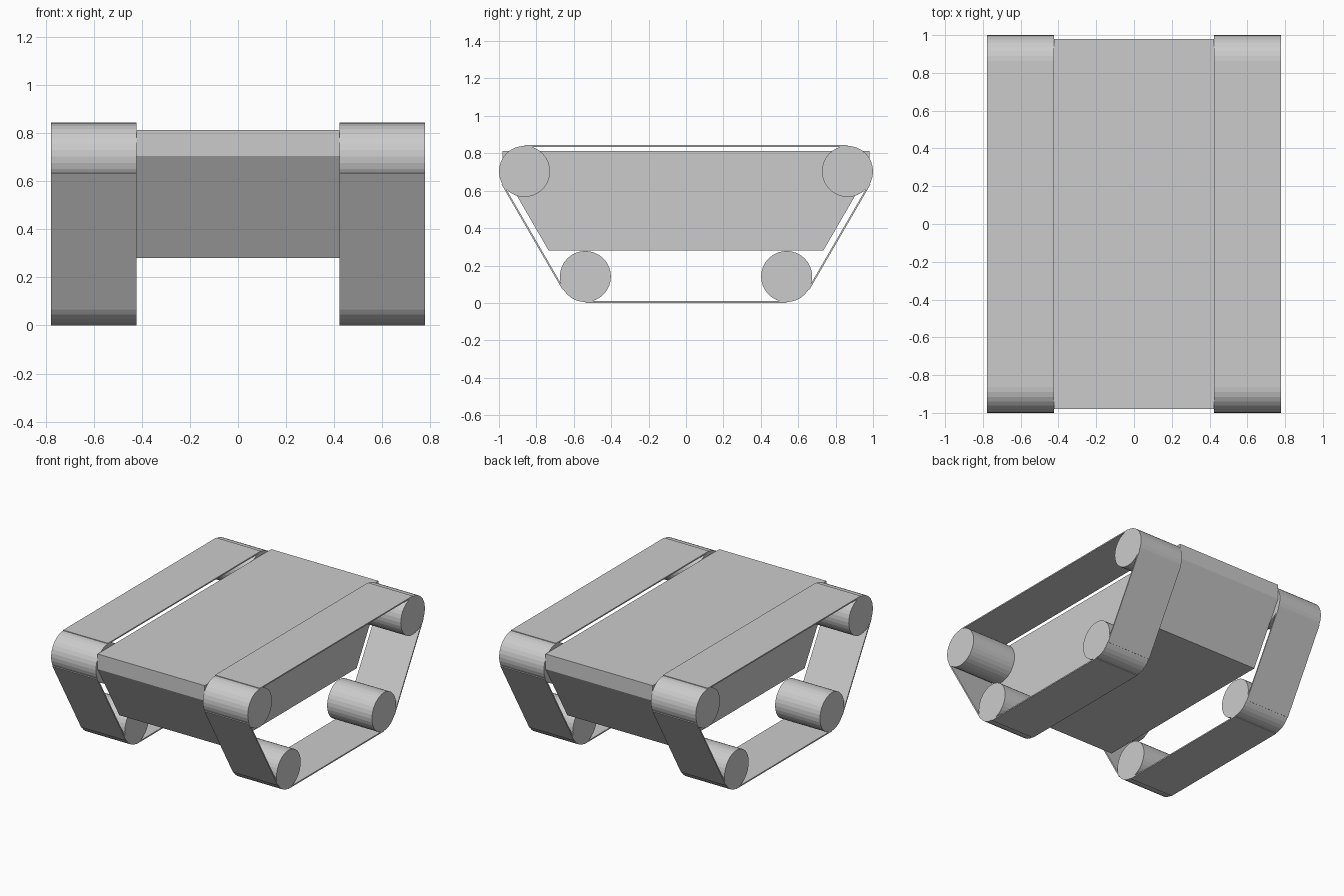
import bpy, bmesh
from math import pi, atan2
from mathutils import Vector

if "Cube" in bpy.data.objects:
    bpy.data.objects.remove(bpy.data.objects["Cube"])

R = 0.1365                      # roller radius
T = 0.009                       # belt thickness
X_IN, X_OUT = 0.423, 0.777      # inner and outer side of each track
UP = Vector((0, 0.8635, 0.703))
LOW = Vector((0, 0.538, 0.1412))
FLIP = Vector((1, -1, 1))


def roller(name, side, c):
    bpy.ops.mesh.primitive_cylinder_add(
        vertices=32, radius=R, depth=X_OUT - X_IN,
        location=(side * (X_IN + X_OUT) / 2, c.y, c.z), rotation=(0, pi / 2, 0))
    bpy.context.object.name = name


def belt(name, side, a, b):
    # flat strip centred on the outer tangent line of two rollers
    d = (b - a).normalized()
    n = Vector((0, d.z, -d.y))
    mid = (a + b) / 2
    if n.dot(mid - Vector((0, 0, 0.42))) < 0:
        n = -n
    p = mid + n * R
    bpy.ops.mesh.primitive_cube_add(
        size=1, location=(side * (X_IN + X_OUT) / 2, p.y, p.z),
        rotation=(atan2(d.z, d.y), 0, 0))
    o = bpy.context.object
    o.name = name
    o.scale = (X_OUT - X_IN, (b - a).length, T)


# hull: side profile extruded across the width
profile = [(-0.98, 0.812), (-0.98, 0.704), (-0.735, 0.281),
           (0.735, 0.281), (0.98, 0.704), (0.98, 0.812)]
bm = bmesh.new()
face = bm.faces.new([bm.verts.new((-0.423, y, z)) for y, z in profile])
ext = bmesh.ops.extrude_face_region(bm, geom=[face])
bmesh.ops.translate(bm, vec=(0.846, 0, 0),
                    verts=[v for v in ext['geom'] if isinstance(v, bmesh.types.BMVert)])
bmesh.ops.recalc_face_normals(bm, faces=bm.faces)
mesh = bpy.data.meshes.new("hull")
bm.to_mesh(mesh)
bm.free()
bpy.context.collection.objects.link(bpy.data.objects.new("hull", mesh))

# tracks: four rollers and four belt strips on each side
for side, tag in ((-1, "left"), (1, "right")):
    corners = [("front_upper", UP * FLIP), ("front_lower", LOW * FLIP),
               ("back_lower", LOW), ("back_upper", UP)]
    strips = ("front", "bottom", "back", "top")
    for i, (label, c) in enumerate(corners):
        roller(f"{tag}_{label}_roller", side, c)
        belt(f"{tag}_{strips[i]}_belt", side, c, corners[(i + 1) % 4][1])
